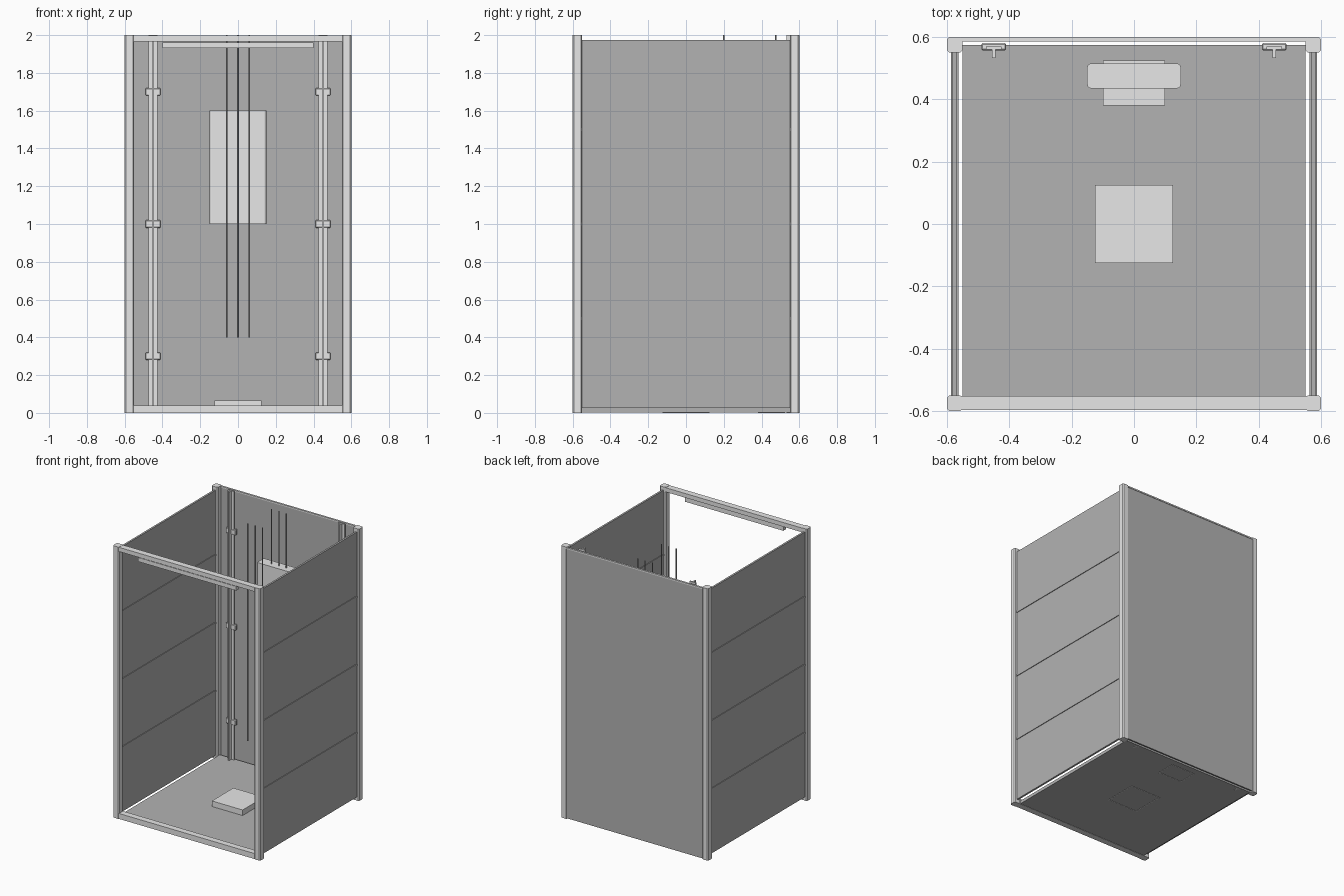
import bpy, bmesh
from mathutils import Vector

if "Cube" in bpy.data.objects:
    bpy.data.objects.remove(bpy.data.objects["Cube"])


def material(name, v):
    m = bpy.data.materials.new(name)
    m.diffuse_color = (v, v, v, 1)
    m.use_nodes = True
    m.node_tree.nodes["Principled BSDF"].inputs["Base Color"].default_value = m.diffuse_color
    return m


LIGHT = material("light_grey", 0.8)
DARK = material("mid_grey", 0.45)


def finish(name, bm, mat):
    me = bpy.data.meshes.new(name)
    bm.to_mesh(me)
    bm.free()
    me.materials.append(mat)
    ob = bpy.data.objects.new(name, me)
    bpy.context.collection.objects.link(ob)
    return ob


def box(name, x, y, z, mat, bevel=0, vertical_only=False, segments=1):
    """Box from (min, max) ranges, optionally with bevelled edges."""
    bm = bmesh.new()
    bmesh.ops.create_cube(bm, size=1)
    for v in bm.verts:
        v.co = Vector([(r[0] + r[1]) / 2 + c * (r[1] - r[0]) for r, c in zip((x, y, z), v.co)])
    if bevel:
        edges = [e for e in bm.edges
                 if not vertical_only or abs(e.verts[0].co.z - e.verts[1].co.z) > 0.001]
        bmesh.ops.bevel(bm, geom=edges, offset=bevel, segments=segments,
                        profile=0.5, affect='EDGES')
    return finish(name, bm, mat)


def rope(name, x, y, z0, z1):
    """Thin open tube."""
    bm = bmesh.new()
    bmesh.ops.create_cone(bm, cap_ends=False, segments=8, radius1=0.004, radius2=0.004, depth=z1 - z0)
    bmesh.ops.translate(bm, verts=bm.verts, vec=(x, y, (z0 + z1) / 2))
    return finish(name, bm, DARK)


def span(s, a, b):
    """Range mirrored to side s."""
    return tuple(sorted((s * a, s * b)))


# Floor, front sill and header
box("floor", (-0.55, 0.55), (-0.555, 0.575), (0.002, 0.025), DARK)
box("front_sill", (-0.555, 0.555), (-0.597, -0.551), (0, 0.04), LIGHT)
box("front_header", (-0.555, 0.555), (-0.597, -0.551), (1.967, 1.998), LIGHT)
box("header_light_bar", (-0.4, 0.4), (-0.592, -0.56), (1.932, 1.962), LIGHT)

# Back wall with a thin cap
box("back_panel", (-0.555, 0.555), (0.588, 0.598), (0.005, 1.985), DARK)
box("back_cap", (-0.555, 0.555), (0.586, 0.6), (1.986, 1.996), LIGHT)

for s, side in ((-1, "left"), (1, "right")):
    # Corner posts
    for t, end in ((-1, "front"), (1, "back")):
        box(f"{end}_{side}_post", span(s, 0.55, 0.6), span(t, 0.55, 0.6), (0, 2),
            LIGHT, 0.007, True)
    # Side wall and its horizontal ribs
    box(f"{side}_panel", span(s, 0.568, 0.582), (-0.555, 0.555), (0.025, 1.975), DARK)
    for i in range(1, 4):
        z = 0.5 * i
        box(f"{side}_panel_rib_{i}", span(s, 0.563, 0.587), (-0.555, 0.555),
            (z - 0.007, z + 0.007), DARK)
    # T-shaped guide rail and wall brackets
    box(f"{side}_rail_flange", span(s, 0.425, 0.475), (0.559, 0.569), (0, 2), LIGHT)
    box(f"{side}_rail_web", span(s, 0.445, 0.455), (0.533, 0.56), (0, 2), LIGHT)
    for i, z in enumerate((0.3, 1.0, 1.7)):
        box(f"{side}_rail_bracket_{i + 1}", span(s, 0.41, 0.49), (0.557, 0.58),
            (z - 0.02, z + 0.02), LIGHT, 0.004)

# Counterweight and the ropes
box("counterweight", (-0.15, 0.15), (0.435, 0.515), (1.0, 1.6), LIGHT, 0.012, True, 3)
for i, x in enumerate((-0.06, 0, 0.06)):
    rope(f"car_rope_{i + 1}", x, 0.2, 0.4, 2)
    rope(f"counterweight_rope_{i + 1}", x, 0.475, 1.6, 2)

# Buffer pads on the floor, with thin outline frames underneath
for name, hx, y0, y1, top in (("car_buffer", 0.125, -0.125, 0.125, 0.066),
                              ("counterweight_buffer", 0.1, 0.38, 0.525, 0.06)):
    box(name, (-hx, hx), (y0, y1), (0.012, top), LIGHT)
    w = 0.006
    for s in (-1, 1):
        box(f"{name}_frame_side", span(s, hx - w, hx), (y0, y1), (0, 0.01), LIGHT)
    box(f"{name}_frame_front", (-hx + w, hx - w), (y0, y0 + w), (0, 0.01), LIGHT)
    box(f"{name}_frame_back", (-hx + w, hx - w), (y1 - w, y1), (0, 0.01), LIGHT)
